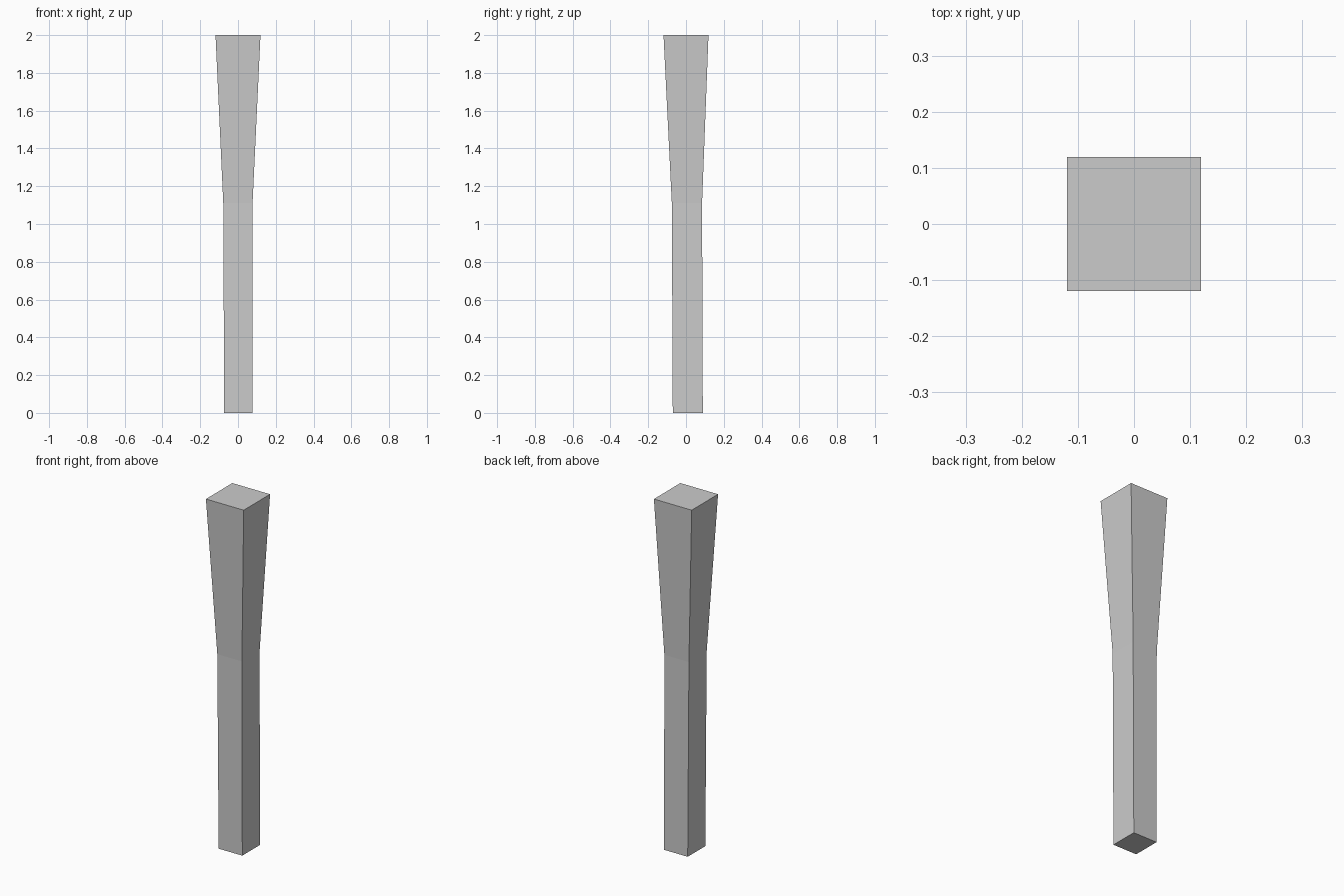
import bpy, bmesh

if "Cube" in bpy.data.objects:
    bpy.data.objects.remove(bpy.data.objects["Cube"])

# Cross-sections from foot to top: z, x min, x max, y min, y max
sections = [
    (0.0, -0.073, 0.076, -0.070, 0.089),
    (1.11, -0.078, 0.077, -0.075, 0.085),
    (2.0, -0.119, 0.119, -0.119, 0.119),
]

# Square tapered post lofted through the sections
bm = bmesh.new()
rings = [[bm.verts.new((x, y, z)) for x, y in ((x0, y0), (x1, y0), (x1, y1), (x0, y1))]
         for z, x0, x1, y0, y1 in sections]
for low, high in zip(rings, rings[1:]):
    for i in range(4):
        j = (i + 1) % 4
        bm.faces.new((low[i], low[j], high[j], high[i]))

# Flat end caps
bm.faces.new(rings[0][::-1])
bm.faces.new(rings[-1])
bmesh.ops.recalc_face_normals(bm, faces=bm.faces)

mesh = bpy.data.meshes.new("tapered_post")
bm.to_mesh(mesh)
bm.free()
bpy.context.collection.objects.link(bpy.data.objects.new("tapered_post", mesh))
